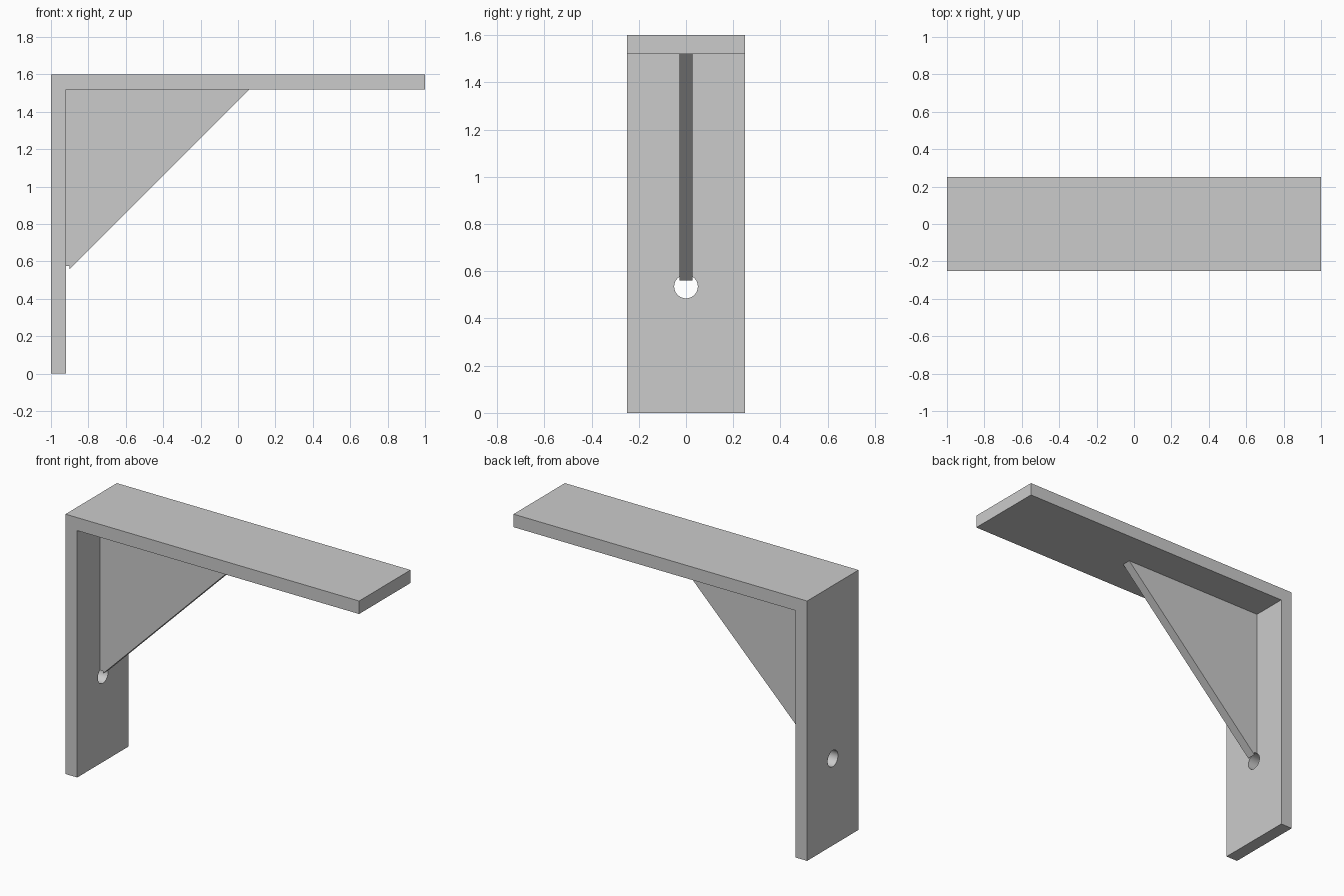
import bpy
import bmesh
from math import radians
from mathutils import Matrix

cube = bpy.data.objects.get("Cube")
if cube:
    bpy.data.objects.remove(cube, do_unlink=True)

grey = bpy.data.materials.new("light_grey")
grey.use_nodes = True
colour = (0.6, 0.6, 0.6, 1)
grey.diffuse_color = colour
grey.node_tree.nodes["Principled BSDF"].inputs["Base Color"].default_value = colour

THICK = 0.08
HEIGHT = 1.6
INNER_X = -1 + THICK
INNER_Z = HEIGHT - THICK


def make_object(name, bm):
    bmesh.ops.recalc_face_normals(bm, faces=bm.faces)
    mesh = bpy.data.meshes.new(name)
    bm.to_mesh(mesh)
    bm.free()
    mesh.materials.append(grey)
    obj = bpy.data.objects.new(name, mesh)
    bpy.context.collection.objects.link(obj)
    return obj


def extrude_profile(name, points, half_width):
    """Extrude an x-z outline along y, centred on y = 0."""
    bm = bmesh.new()
    face = bm.faces.new([bm.verts.new((x, -half_width, z)) for x, z in points])
    result = bmesh.ops.extrude_face_region(bm, geom=[face])
    verts = [v for v in result["geom"] if isinstance(v, bmesh.types.BMVert)]
    bmesh.ops.translate(bm, verts=verts, vec=(0, 2 * half_width, 0))
    return make_object(name, bm)


# L-shaped wall plate and shelf arm
plate = extrude_profile("bracket_plate", [
    (-1, 0), (INNER_X, 0), (INNER_X, INNER_Z),
    (1, INNER_Z), (1, HEIGHT), (-1, HEIGHT)], 0.25)

# Triangular brace in the inner corner
brace = extrude_profile("corner_brace", [
    (INNER_X, 0.54), (0.06, INNER_Z), (INNER_X, INNER_Z)], 0.028)

# Screw hole through the wall plate, just nicking the foot of the brace
START, END = -1.1, -0.9
bm = bmesh.new()
bmesh.ops.create_cone(
    bm, cap_ends=True, segments=48, radius1=0.05, radius2=0.05, depth=END - START,
    matrix=Matrix.Translation(((START + END) / 2, 0, 0.535))
    @ Matrix.Rotation(radians(90), 4, "Y"))
cutter = make_object("screw_hole_cutter", bm)
cutter.hide_render = True
cutter.hide_viewport = True
cutter.display_type = "WIRE"

for obj in (plate, brace):
    cut = obj.modifiers.new("screw_hole", "BOOLEAN")
    cut.operation = "DIFFERENCE"
    cut.solver = "EXACT"
    cut.object = cutter

# Bake the cuts, smooth the hole wall, then discard the cutter
for obj in (plate, brace):
    bpy.ops.object.select_all(action="DESELECT")
    obj.select_set(True)
    bpy.context.view_layer.objects.active = obj
    bpy.ops.object.modifier_apply(modifier="screw_hole")
    bpy.ops.object.shade_smooth_by_angle(angle=radians(30))
bpy.data.objects.remove(cutter, do_unlink=True)
